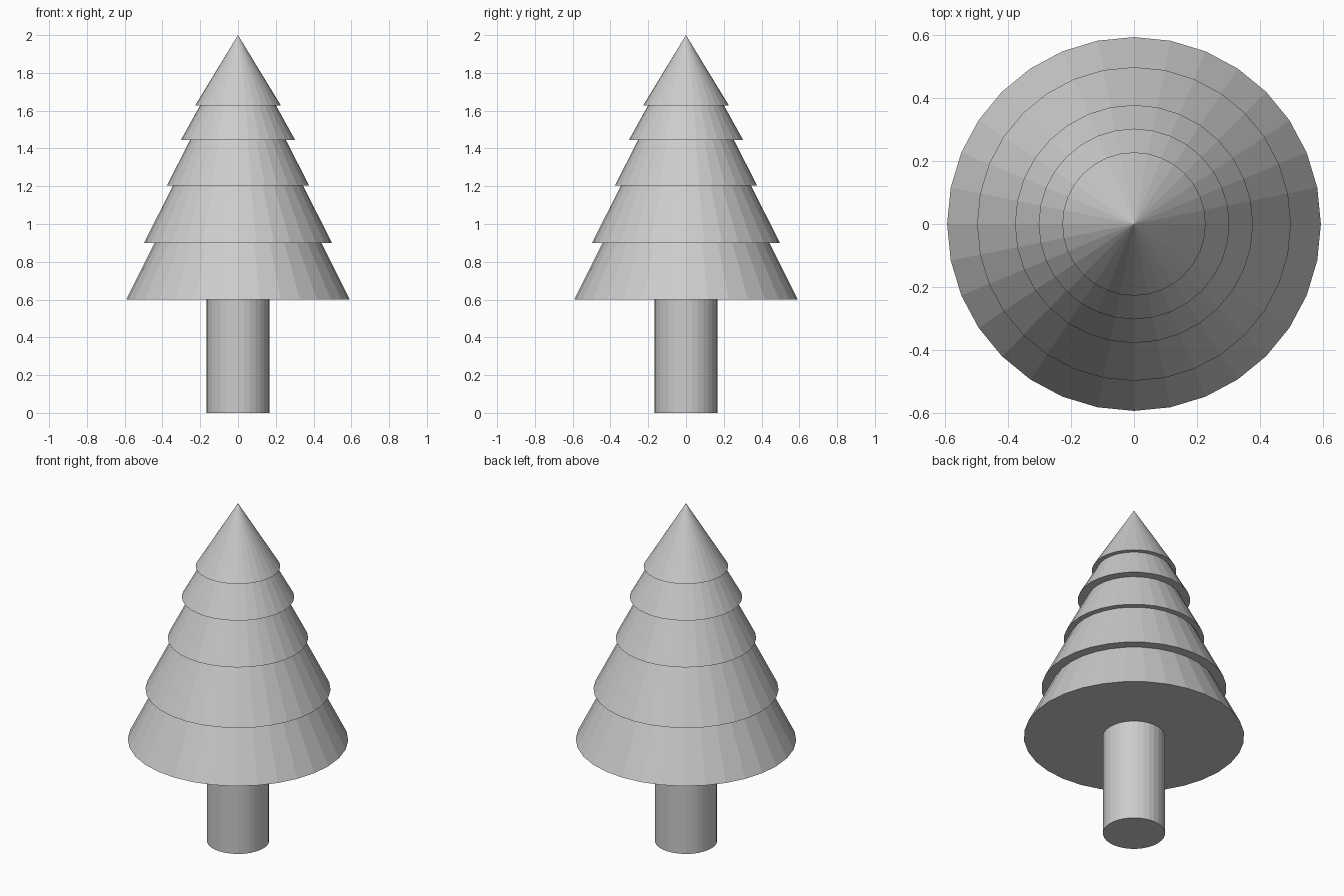
import bpy

if "Cube" in bpy.data.objects:
    bpy.data.objects.remove(bpy.data.objects["Cube"])

SIDES = 32


def cone(name, z_base, z_top, r_base, r_top=0.0):
    """Flat-shaded, closed cone or cylinder between two heights."""
    bpy.ops.mesh.primitive_cone_add(
        vertices=SIDES, radius1=r_base, radius2=r_top,
        depth=z_top - z_base, location=(0, 0, (z_base + z_top) / 2))
    bpy.context.object.name = name


# Trunk
cone("trunk", 0.0, 0.605, 0.167, 0.167)

# Foliage tiers, bottom to top: base height, apex height, base radius
tiers = [
    (0.60, 1.78, 0.592),
    (0.90, 1.89, 0.497),
    (1.203, 1.94, 0.377),
    (1.445, 1.99, 0.302),
    (1.627, 2.00, 0.227),
]
for i, (base, apex, radius) in enumerate(tiers, 1):
    cone(f"foliage_tier_{i}", base, apex, radius)
